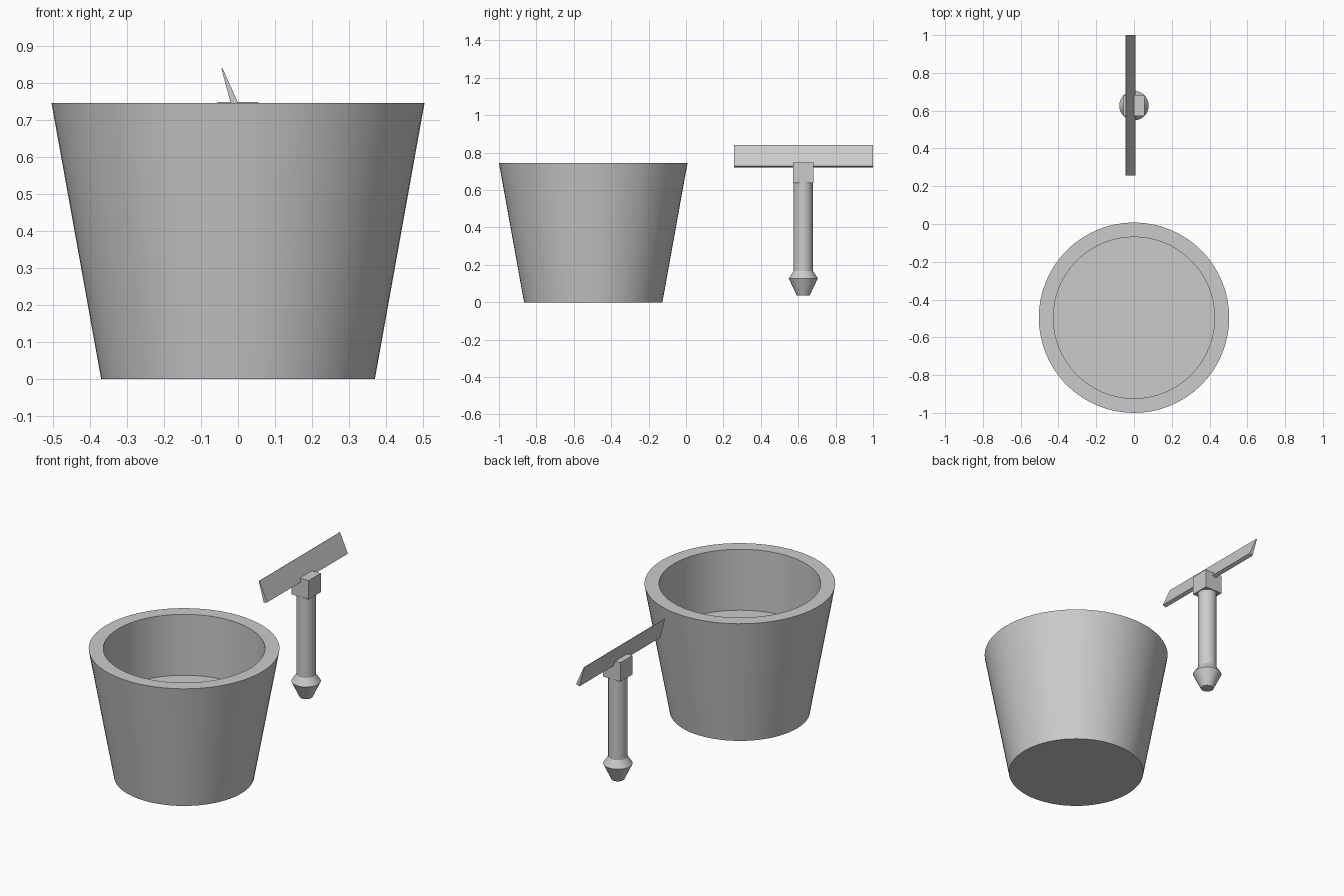
import bpy, bmesh
from math import cos, sin, tau

if "Cube" in bpy.data.objects:
    bpy.data.objects.remove(bpy.data.objects["Cube"])


def finish(name, bm, smooth=False):
    bmesh.ops.recalc_face_normals(bm, faces=bm.faces)
    mesh = bpy.data.meshes.new(name)
    bm.to_mesh(mesh)
    bm.free()
    obj = bpy.data.objects.new(name, mesh)
    bpy.context.collection.objects.link(obj)
    if smooth:
        bpy.ops.object.select_all(action='DESELECT')
        bpy.context.view_layer.objects.active = obj
        obj.select_set(True)
        bpy.ops.object.shade_smooth_by_angle()
    return obj


def lathe(name, profile, y, sides):
    """Turn (radius, z) points around a vertical axis, capping both ends."""
    bm = bmesh.new()
    rings = [[bm.verts.new((r * cos(tau * i / sides), y + r * sin(tau * i / sides), z))
              for i in range(sides)] for r, z in profile]
    for a, b in zip(rings, rings[1:]):
        for i in range(sides):
            j = (i + 1) % sides
            bm.faces.new((a[i], a[j], b[j], b[i]))
    bm.faces.new(rings[0])
    bm.faces.new(rings[-1])
    return finish(name, bm, True)


def extrude_y(name, section, y0, y1):
    """Extrude an (x, z) cross-section along y."""
    bm = bmesh.new()
    face = bm.faces.new([bm.verts.new((x, y0, z)) for x, z in section])
    ext = bmesh.ops.extrude_face_region(bm, geom=[face])['geom']
    verts = [v for v in ext if isinstance(v, bmesh.types.BMVert)]
    bmesh.ops.translate(bm, verts=verts, vec=(0, y1 - y0, 0))
    return finish(name, bm)


POST_Y = 0.627

# Tapered bucket with a straight inner wall and raised floor
lathe("bucket", [(0.37, 0), (0.504, 0.745), (0.427, 0.745), (0.427, 0.39)], -0.496, 64)

# Handle post and its pointed foot
lathe("handle", [(0.051, 0.16), (0.051, 0.645)], POST_Y, 32)
lathe("handle_foot", [(0.035, 0.037), (0.078, 0.128), (0.051, 0.168)], POST_Y, 32)

# Square socket joining the handle to the blade
s = 0.056
extrude_y("socket", [(-s, 0.638), (s, 0.638), (s, 0.748), (-s, 0.748)],
          POST_Y - s, POST_Y + s)

# Leaning wedge-shaped blade
extrude_y("blade", [(-0.013, 0.720), (0.008, 0.728), (-0.042, 0.840), (-0.045, 0.839)],
          0.256, 1.0)
